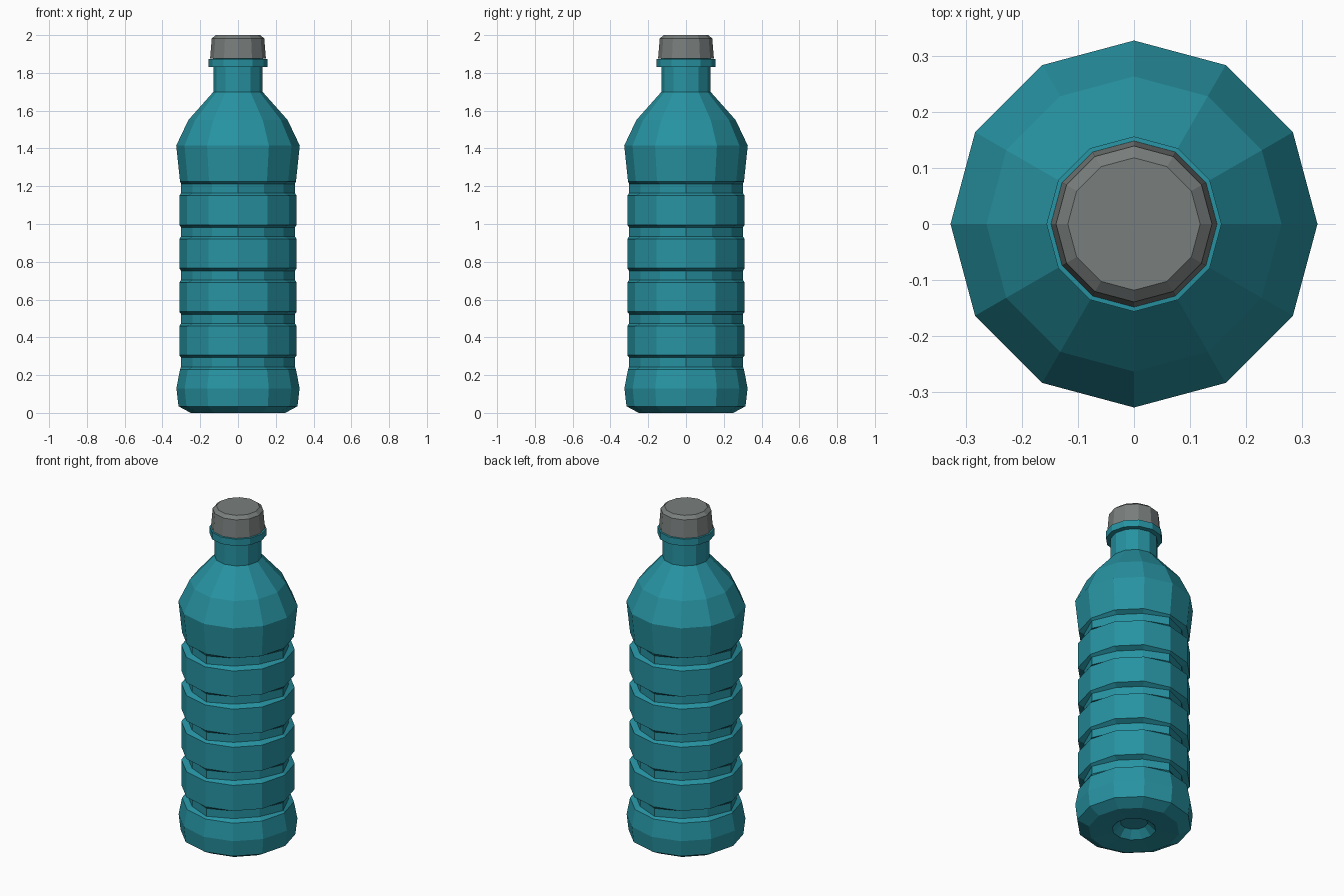
import bpy, bmesh, math

if "Cube" in bpy.data.objects:
    bpy.data.objects.remove(bpy.data.objects["Cube"])

SIDES = 12


def material(name, rgb):
    m = bpy.data.materials.new(name)
    m.diffuse_color = (*rgb, 1.0)
    m.use_nodes = True
    m.node_tree.nodes["Principled BSDF"].inputs["Base Color"].default_value = m.diffuse_color
    return m


def lathe(name, rings, mat):
    """Flat-faced lathe. Each ring is (radius on the axes, radius between the axes, z)."""
    bm = bmesh.new()
    loops = []
    for r_axis, r_diag, z in rings:
        loop = []
        for i in range(SIDES):
            a = 2 * math.pi * i / SIDES
            r = r_axis if i % 3 == 0 else r_diag
            loop.append(bm.verts.new((r * math.cos(a), r * math.sin(a), z)))
        loops.append(loop)
    for lo, hi in zip(loops, loops[1:]):
        for i in range(SIDES):
            j = (i + 1) % SIDES
            bm.faces.new((lo[i], lo[j], hi[j], hi[i]))
    bm.faces.new(loops[0][::-1])
    bm.faces.new(loops[-1])
    bmesh.ops.recalc_face_normals(bm, faces=bm.faces)
    me = bpy.data.meshes.new(name)
    bm.to_mesh(me)
    bm.free()
    me.materials.append(mat)
    ob = bpy.data.objects.new(name, me)
    bpy.context.collection.objects.link(ob)
    return ob


def rnd(r, z):
    return (r, r, z)


teal = material("teal plastic", (0.02, 0.29, 0.36))
grey = material("grey cap", (0.19, 0.21, 0.205))

# Base with hollow punt underneath
rings = [rnd(0.075, 0.05), rnd(0.12, 0.008), rnd(0.25, 0.0),
         rnd(0.315, 0.035), rnd(0.326, 0.13)]

# Five grip grooves, deep on the diagonals and fading out on the axes
for k in range(5):
    z = 0.23 + 0.23 * k
    lower = 0.307 if k == 0 else 0.311
    upper = 0.307 if k == 4 else 0.311
    rings += [rnd(lower, z),
              (0.301, 0.277, z + 0.014),
              (0.301, 0.277, z + 0.062),
              rnd(upper, z + 0.076)]

# Shoulder, neck and collar
rings += [rnd(0.327, 1.415), rnd(0.263, 1.55), rnd(0.13, 1.70),
          rnd(0.13, 1.83), rnd(0.156, 1.832), rnd(0.156, 1.873),
          rnd(0.13, 1.875)]
lathe("bottle", rings, teal)

# Screw cap
lathe("cap", [rnd(0.148, 1.875), rnd(0.139, 1.982), rnd(0.118, 2.0)], grey)
